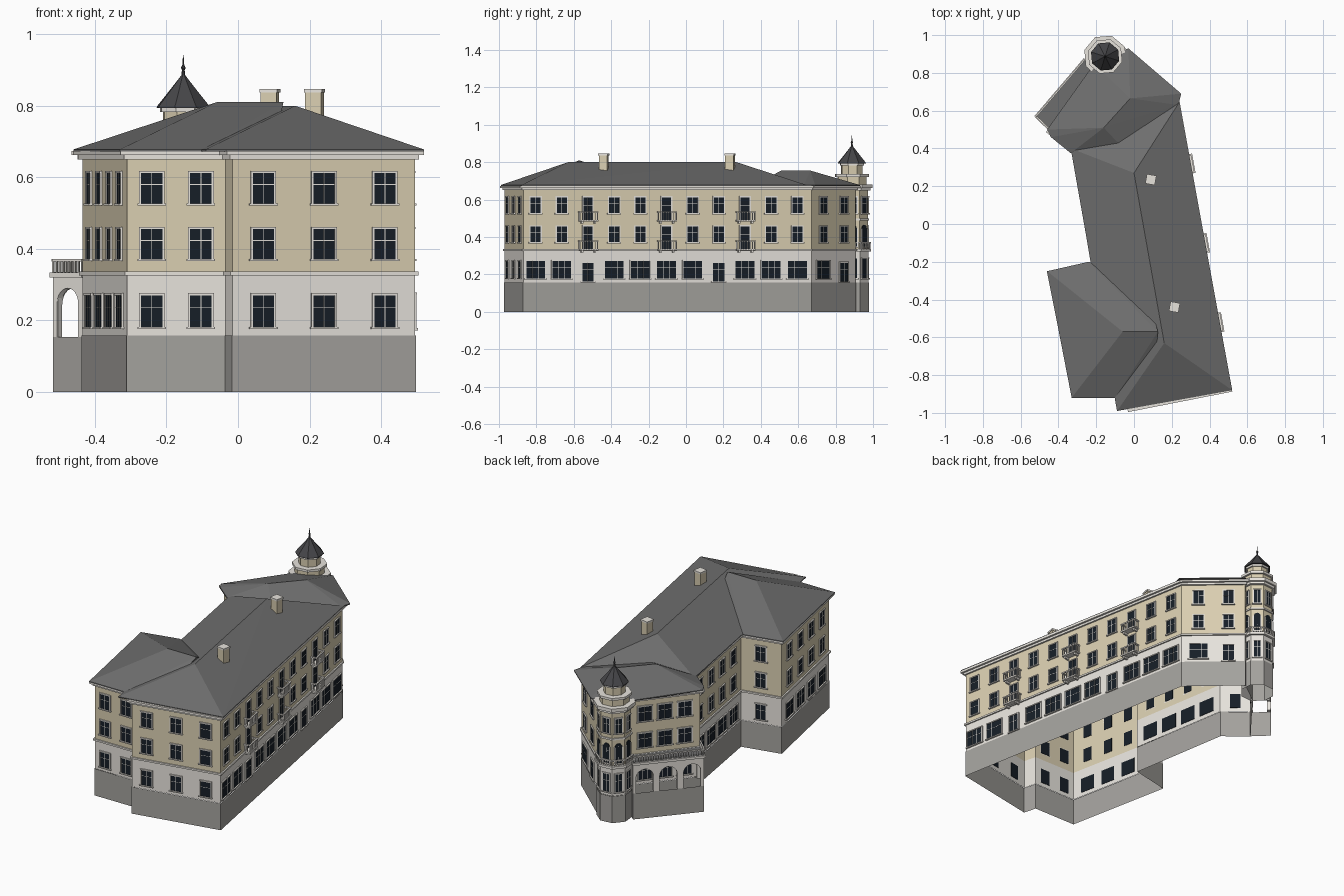
import bpy, bmesh
from math import sin, cos, pi, radians
from mathutils import Vector

if "Cube" in bpy.data.objects:
    bpy.data.objects.remove(bpy.data.objects["Cube"])

def material(name, r, g, b):
    m = bpy.data.materials.new(name)
    m.diffuse_color = (r, g, b, 1)
    m.use_nodes = True
    m.node_tree.nodes["Principled BSDF"].inputs["Base Color"].default_value = m.diffuse_color
    return m

TAN = material("tan_plaster", .70, .62, .44)
PALE = material("pale_stone", .80, .77, .72)
GREY = material("grey_plinth", .37, .36, .34)
ROOF = material("roof_grey", .155, .155, .155)
DARK = material("spire_dark", .06, .06, .065)
GLASS = material("glass_dark", .008, .013, .02)

def finish(bm, name, mat, recalc=True):
    if recalc:
        bmesh.ops.recalc_face_normals(bm, faces=bm.faces)
    me = bpy.data.meshes.new(name)
    bm.to_mesh(me)
    bm.free()
    ob = bpy.data.objects.new(name, me)
    bpy.context.collection.objects.link(ob)
    me.materials.append(mat)

def extrude(bm, loop, vec):
    f = bm.faces.new([bm.verts.new(p) for p in loop])
    r = bmesh.ops.extrude_face_region(bm, geom=[f], use_keep_orig=True)
    bmesh.ops.translate(bm, verts=[v for v in r["geom"] if isinstance(v, bmesh.types.BMVert)], vec=vec)

def prism(name, pts, z0, z1, mat):
    bm = bmesh.new()
    extrude(bm, [(x, y, z0) for x, y in pts], (0, 0, z1 - z0))
    finish(bm, name, mat)

def skin(name, rings, mat):
    # open bands between stacked (outline, z) rings listed bottom to top
    bm = bmesh.new()
    vs = [[bm.verts.new((x, y, z)) for x, y in pts] for pts, z in rings]
    n = len(vs[0])
    for a, b in zip(vs, vs[1:]):
        for i in range(n):
            bm.faces.new((a[i], a[(i + 1) % n], b[(i + 1) % n], b[i]))
    finish(bm, name, mat, False)

def shell(name, pts, z0, z1, mat):
    skin(name, [(pts, z0), (pts, z1)], mat)

def course(name, pts, d, z0, z1, mat):
    # moulding strip around the walls
    out = offset(pts, d)
    skin(name, [(pts, z0), (out, z0), (out, z1), (pts, z1)], mat)

def offset(pts, d):
    # mitred outward offset of a counter-clockwise outline
    out = []
    for i, p in enumerate(pts):
        a, p, b = Vector(pts[i - 1]), Vector(p), Vector(pts[(i + 1) % len(pts)])
        e, f = (p - a).normalized(), (b - p).normalized()
        n, m = Vector((e.y, -e.x)), Vector((f.y, -f.x))
        out.append(tuple(p + (n + m) * d / (1 + n.dot(m))))
    return out

def hull(name, eaves, ridge, z=.672):
    bm = bmesh.new()
    for x, y in eaves:
        bm.verts.new((x, y, z))
        bm.verts.new((x, y, z + .006))
    for p in ridge:
        bm.verts.new(p)
    bmesh.ops.convex_hull(bm, input=bm.verts)
    bmesh.ops.recalc_face_normals(bm, faces=bm.faces)
    under = [f for f in bm.faces if f.normal.z < -.9]
    bmesh.ops.delete(bm, geom=under, context='FACES_ONLY')
    finish(bm, name, ROOF, False)

class Face:
    """Local frame on a wall: s along, d outward, z up."""
    def __init__(self, p, q):
        self.p, q = Vector((*p, 0)), Vector((*q, 0))
        self.len = (q - self.p).length
        self.a = (q - self.p).normalized()
        self.n = Vector((self.a.y, -self.a.x, 0))

    def at(self, s, d, z):
        return self.p + self.a * s + self.n * d + Vector((0, 0, z))

    def box(self, bm, s0, s1, d0, d1, z0, z1):
        extrude(bm, [self.at(s0, d0, z0), self.at(s1, d0, z0), self.at(s1, d1, z0), self.at(s0, d1, z0)],
                (0, 0, z1 - z0))

glass, frames, rails = bmesh.new(), bmesh.new(), bmesh.new()

def window(f, s, w, z0, z1, panes=2, arch=False):
    h, t = w / 2, .006
    if arch:
        top = [f.at(s + h * cos(i * pi / 8), 0, z1 - h + h * sin(i * pi / 8)) for i in range(9)]
        extrude(glass, [f.at(s - h, 0, z0), f.at(s + h, 0, z0)] + top, f.n * .004)
    else:
        f.box(glass, s - h, s + h, -.002, .003, z0, z1)
        f.box(frames, s - h - t, s + h + t, 0, .007, z1, z1 + t)
    for x in (s - h - t, s + h):
        f.box(frames, x, x + t, 0, .006, z0, z1 - (h if arch else 0))
    f.box(frames, s - h - .01, s + h + .01, 0, .010, z0 - t, z0)
    for i in range(1, panes):
        x = s - h + w * i / panes
        f.box(frames, x - .001, x + .001, 0, .004, z0, z1)
    zt = z0 + (z1 - z0) * .62
    f.box(frames, s - h, s + h, 0, .004, zt - .001, zt + .001)

def balustrade(f, s0, s1, d, z0, z1, step=.014):
    f.box(rails, s0, s1, d - .008, d, z1 - .007, z1)
    n = max(2, round((s1 - s0) / step))
    for i in range(n + 1):
        x = s0 + (s1 - s0 - .004) * i / n
        f.box(rails, x, x + .004, d - .006, d - .002, z0, z1)

# Main walls in storeys, an open shell
P = [(.495, -.87), (.215, .67), (-.05, .905), (-.19, .80), (-.435, .49), (-.305, .385),
     (-.205, -.22), (-.435, -.27), (-.31, -.895), (-.035, -.895), (-.015, -.97)]
shell("plinth", offset(P, .002), 0, .158, GREY)
shell("ground_floor_walls", P, .158, .33, PALE)
shell("upper_walls", P, .33, .672, TAN)
course("string_course", P, .008, .326, .336, PALE)
course("cornice_lower", P, .010, .650, .662, PALE)
course("cornice_upper", P, .022, .662, .674, PALE)

# Hipped roofs
hull("main_roof", [(.52, -.88), (.24, .645), (-.335, .40), (-.09, -.99)], [(0, .27, .80), (.16, -.63, .80)])
hull("wing_roof", [(-.33, -.92), (-.46, -.25), (-.24, -.20), (.05, -.3), (.1, -.85), (-.1, -.92)],
     [(-.06, -.57, .81), (.127, -.57, .81)])
hull("north_roof", [(-.46, .50), (-.21, .85), (-.03, .93), (.25, .69), (.235, .63), (-.02, .36), (-.335, .375), (-.44, .46)],
     [(-.16, .51, .755), (-.02, .665, .755)])

# Chimneys
for x, y in ((.085, .235), (.21, -.44)):
    f = Face((x - .022, y - .018), (x + .022, y - .026))
    for r, z0, z1, nm in ((0, .74, .837, "chimney"), (.003, .837, .847, "chimney_cap")):
        bm = bmesh.new()
        f.box(bm, -r, .045 + r, r, -.045 - r, z0, z1)
        finish(bm, nm, TAN if r == 0 else PALE)

# Facade windows
G, F2, F3 = (.182, .27), (.372, .455), (.527, .612)
walls = [Face(P[i], P[(i + 1) % len(P)]) for i in range(len(P))]
east = walls[0]
for i in range(11):
    s = (.065 + .14 * i) / 1.54 * east.len
    if i in (2, 5, 8):
        for z in (.337, .492):
            window(east, s, .05, z, z + .12)
            east.box(rails, s - .05, s + .05, 0, .038, z - .008, z)
            for e in (-.04, .03):
                east.box(rails, s + e, s + e + .01, 0, .03, z - .02, z - .008)
            balustrade(east, s - .05, s + .05, .038, z, z + .045)
            for e in (-.05, .046):
                for d in (.004, .018):
                    east.box(rails, s + e, s + e + .004, d, d + .004, z, z + .04)
                east.box(rails, s + e - .002, s + e + .006, 0, .038, z + .038, z + .045)
    else:
        window(east, s, .055, *F2)
        window(east, s, .055, *F3)
    if i in (2, 7):
        window(east, s, .062, .162, .262)
    else:
        window(east, s, .102, .178, .272, 3)

def columns(i, n, w, gw, m=.0):
    f = walls[i]
    for k in range(n):
        s = m + (f.len - 2 * m) * (k + .5) / n
        window(f, s, w, *F2)
        window(f, s, w, *F3)
        if i == 1:  # corner face: wide window, then a door
            window(f, s, *((.10, .178, .272, 3) if k == 0 else (.062, .162, .262)))
        else:
            window(f, s, gw, *G, 3 if gw > .07 else 2)

columns(1, 2, .055, .08, .01)
columns(3, 3, .075, .075, .03)
columns(4, 1, .055, .06)
columns(5, 4, .055, .10, .03)
columns(6, 1, .058, .058)
columns(7, 4, .056, .09, .03)
columns(8, 2, .06, .06)
columns(10, 3, .06, .06)

# Arcaded terrace beside the tower
O4, O3 = (-.518, .57), (-.262, .87)
T = [O3, O4, P[4], P[3]]
shell("terrace_plinth", T, 0, .153, GREY)
prism("terrace_floor", T, .322, .335, ROOF)
front, side = Face(O3, O4), Face(O4, P[4])
arcade = bmesh.new()
for f, n in ((front, 3), (side, 1)):
    w = f.len / n
    for k in range(n):
        c, r, m = w * (k + .5), w / 2 - .017, w * k
        arc = [f.at(c + r * cos(j * pi / 12), 0, .29 - r + r * sin(j * pi / 12)) for j in range(13)]
        extrude(arcade, [f.at(m, 0, .153), f.at(m, 0, .322), f.at(m + w, 0, .322), f.at(m + w, 0, .153),
                         f.at(c + r, 0, .153)] + arc + [f.at(c - r, 0, .153)], f.n * -.02)
    f.box(arcade, -.004, f.len + .004, -.01, .008, .32, .334)
    balustrade(f, 0, f.len, .004, .334, .372)
finish(arcade, "terrace_arcade", PALE)

# Octagonal corner tower
C = Vector((-.153, .887))
def octagon(r):
    return [tuple(C + Vector((cos(radians(27.5 + 45 * i)), sin(radians(27.5 + 45 * i)))) * r) for i in range(8)]

for nm, r, z0, z1, m in (("tower_plinth", .096, 0, .158, GREY), ("tower_ground_floor", .093, .158, .33, PALE),
                         ("tower_shaft", .090, .33, .66, TAN)):
    shell(nm, octagon(r), z0, z1, m)
for nm, r, z0, z1, m in (("tower_balcony_slab", .108, .322, .337, PALE),
                         ("tower_band", .097, .488, .498, PALE), ("tower_cornice_low", .104, .648, .662, PALE),
                         ("tower_cornice", .115, .662, .682, PALE), ("turret_base", .082, .682, .722, TAN),
                         ("turret_ledge", .095, .722, .736, PALE), ("turret_wall", .060, .736, .785, TAN),
                         ("turret_cornice", .068, .782, .796, PALE)):
    prism(nm, octagon(r), z0, z1, m)

O, OB = octagon(.091), octagon(.106)
for i in (7, 0, 1, 2, 3):
    f = Face(O[i], O[(i + 1) % 8])
    window(f, f.len / 2, .038, .18, .285)
    window(f, f.len / 2, .038, .35, .465, 2, True)
    window(f, f.len / 2, .036, *F3)
    g = Face(OB[i], OB[(i + 1) % 8])
    balustrade(g, 0, g.len, 0, .337, .372)

# Tower spire: flared octagonal roof with finial
spire = ((.001, .794), (.078, .794), (.076, .80), (.036, .848), (.006, .885), (.004, .90), (.007, .906), (.003, .914), (.0008, .942))
skin("tower_spire", [(octagon(r), z) for r, z in spire], DARK)

finish(glass, "window_glass", GLASS)
finish(frames, "window_frames", PALE)
finish(rails, "balcony_rails", PALE)
